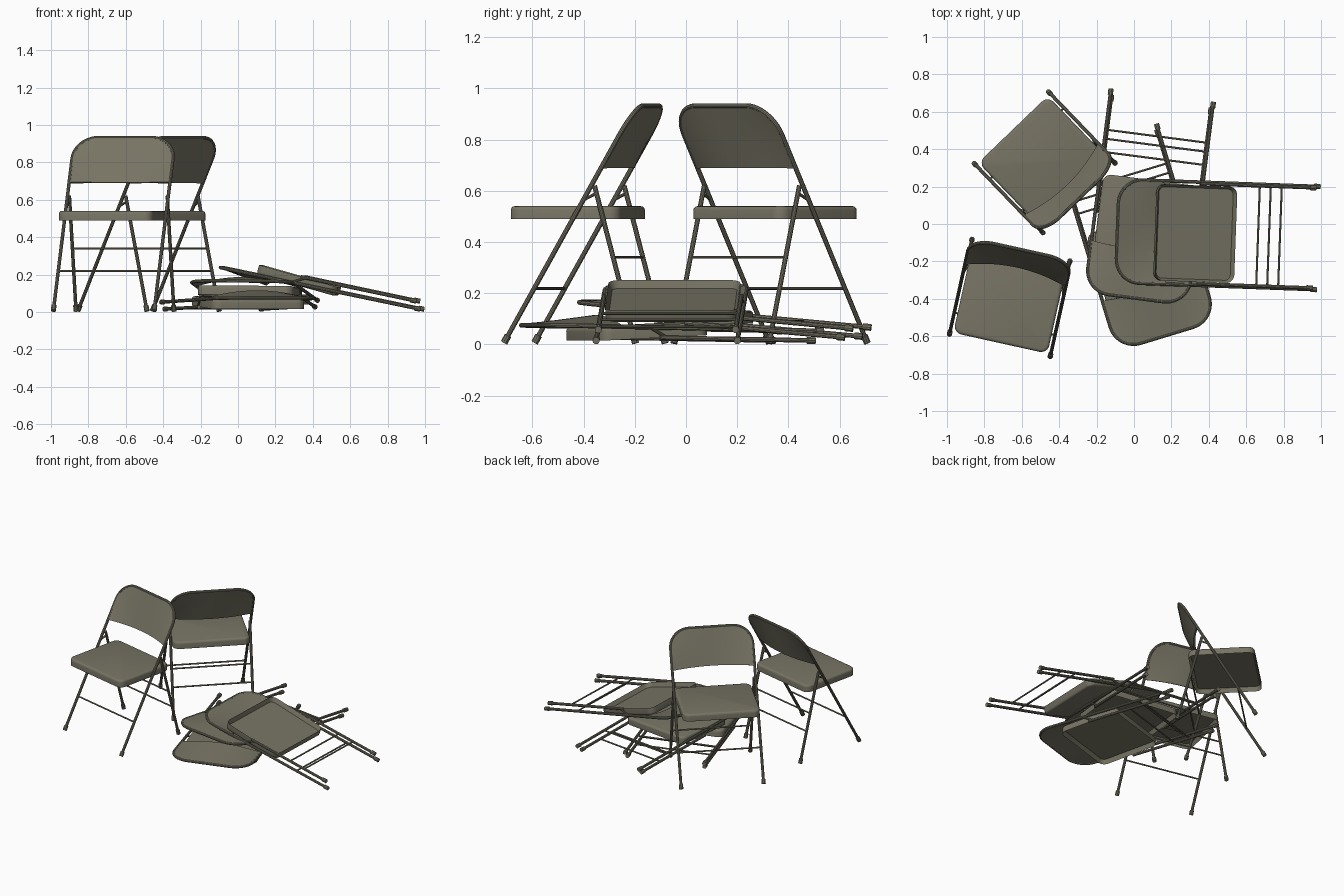
import bpy, bmesh, math
from mathutils import Matrix, Vector

if "Cube" in bpy.data.objects:
    bpy.data.objects.remove(bpy.data.objects["Cube"])

mat = bpy.data.materials.new("olive grey metal")
mat.diffuse_color = (0.185, 0.175, 0.128, 1)
mat.use_nodes = True
mat.node_tree.nodes["Principled BSDF"].inputs["Base Color"].default_value = mat.diffuse_color

W, R, CURVE = 0.276, 0.13, 0.045   # half width, top corner radius, backrest curve
TUBE, BAR = 0.0095, 0.0055


def tube(name, pts, r, m):
    cu = bpy.data.curves.new(name, 'CURVE')
    cu.dimensions = '3D'
    cu.bevel_depth, cu.bevel_resolution, cu.use_fill_caps = r, 3, True
    sp = cu.splines.new('POLY')
    sp.points.add(len(pts) - 1)
    for p, q in zip(sp.points, pts):
        p.co = (*(m @ Vector(q)), 1)
    ob = bpy.data.objects.new(name, cu)
    bpy.context.collection.objects.link(ob)
    cu.materials.append(mat)
    return ob


def finish(name, bm, m):
    me = bpy.data.meshes.new(name)
    bmesh.ops.recalc_face_normals(bm, faces=bm.faces)
    bm.to_mesh(me)
    bm.free()
    me.materials.append(mat)
    ob = bpy.data.objects.new(name, me)
    ob.matrix_world = m
    bpy.context.collection.objects.link(ob)
    return ob


def foot_cap(name, foot, toward, m):
    f, t = Vector(foot), Vector(toward)
    d = (t - f).normalized()
    tube(name, [f - d * 0.008, f + d * 0.024], 0.014, m)


def frame(tag, m, S, bar):
    # one bent tube: leg, rounded top corner, straight top, corner, leg
    right = [(W, 0)]
    right += [(W - R + R * math.cos(a), S - R + R * math.sin(a))
              for a in (i * math.pi / 20 for i in range(11))]
    path = right + [(-x, s) for x, s in reversed(right)]
    tube(tag + "_bent_frame", [(x, s, 0) for x, s in path], TUBE, m)
    tube(tag + "_front_crossbar", [(-W, bar, 0), (W, bar, 0)], BAR, m)
    for sx in (-1, 1):
        foot_cap(tag + "_front_foot", (sx * W, 0, 0), (sx * W, 1, 0), m)
    # backrest sheet: straight along the top, curved backwards at the lower edge
    bm = bmesh.new()
    nx, ny, cols = 28, 8, []
    low = S - 0.277
    for i in range(nx + 1):
        x = W * math.sin(math.pi * (i / nx - 0.5))
        d = max(0, abs(x) - (W - R))
        top = S - R + math.sqrt(max(0, R * R - d * d))
        col = []
        for j in range(ny + 1):
            s = low + (top - low) * j / ny
            k = CURVE * (1 - (x / W) ** 2) * (S - s) / (S - low)
            col.append(bm.verts.new((x, s + 0.49 * k, -0.87 * k)))
        cols.append(col)
    for a, b in zip(cols, cols[1:]):
        for j in range(ny):
            bm.faces.new((a[j], b[j], b[j + 1], a[j + 1]))
    ob = finish(tag + "_backrest", bm, m)
    mod = ob.modifiers.new("thickness", 'SOLIDIFY')
    mod.thickness, mod.offset = 0.013, 0


def seat(tag, m):
    # rounded pan with a recessed underside
    bm = bmesh.new()
    bmesh.ops.create_cube(bm, size=1, matrix=Matrix.Diagonal((0.516, 0.44, 0.05, 1)))
    up = [e for e in bm.edges if abs(e.verts[0].co.z - e.verts[1].co.z) > 0.01]
    bmesh.ops.bevel(bm, geom=up, offset=0.045, segments=6, profile=0.5, affect='EDGES')
    bm.normal_update()
    low = min(bm.faces, key=lambda f: f.calc_center_median().z)
    bmesh.ops.inset_region(bm, faces=[low], thickness=0.014)
    bmesh.ops.translate(bm, verts=low.verts, vec=(0, 0, 0.03))
    rim = [e for e in bm.edges if all(v.co.z > 0.0249 for v in e.verts)]
    bmesh.ops.bevel(bm, geom=rim, offset=0.015, segments=3, profile=0.5, affect='EDGES')
    finish(tag + "_seat", bm, m)


def rear_legs(tag, foot, top, hinge, bars, m):
    f, t = Vector((0, *foot)), Vector((0, *top))
    d = (t - f).normalized()
    wr = 0.268
    for sx in (-1, 1):
        off = Vector((sx * wr, 0, 0))
        tube(tag + "_rear_leg", [f + off, t + off], TUBE, m)
        foot_cap(tag + "_rear_foot", f + off, t + off, m)
        tube(tag + "_hinge_link", [t + off - d * 0.03, Vector((sx * W, *hinge))], 0.006, m)
    for b in bars:
        p = f + d * b
        tube(tag + "_rear_crossbar", [p - Vector((wr, 0, 0)), p + Vector((wr, 0, 0))], BAR, m)


def basis(x, s, n, o):
    return Matrix([(x[i], s[i], n[i], o[i]) for i in range(3)] + [(0, 0, 0, 1)])


def open_chair(tag, x, y, deg):
    m = Matrix.Translation((x, y, 0)) @ Matrix.Rotation(math.radians(deg), 4, 'Z')
    u = Vector((0, 0.494, 0.869)).normalized()
    ax = Vector((1, 0, 0))
    frame(tag, m @ basis(ax, u, ax.cross(u), (0, -0.258, 0.014)), 1.056, 0.235)
    seat(tag, m @ Matrix.Translation((0, -0.028, 0.515)))
    rear_legs(tag, (0.26, 0.012), (0.098, 0.62), (0.048, 0.56), (0.34, 0.215), m)


def folded_chair(tag, minus_foot, plus_foot, top):
    a, b, t = Vector(minus_foot), Vector(plus_foot), Vector(top)
    mid = (a + b) / 2
    ax = (b - a).normalized()
    s = t - mid
    s = (s - ax * s.dot(ax)).normalized()
    m = basis(ax, s, ax.cross(s), mid)
    frame(tag, m, 1.09, 0.262)
    seat(tag, m @ Matrix.Translation((0, 0.67, 0.016))
         @ Matrix.Rotation(math.pi + math.radians(4), 4, 'X'))
    rear_legs(tag, (0.03, 0.038), (0.655, 0.04), (0.70, 0.0), (0.30, 0.18), m)


# two chairs standing open
open_chair("left_chair", -0.661, -0.395, -12.5)
open_chair("back_chair", -0.475, 0.3275, -136.1)
# three folded chairs in a pile, bottom to top
folded_chair("bottom_folded", (-0.405, 0.368, 0.053), (0.121, 0.528, 0.053), (0.175, -0.586, 0.075))
folded_chair("middle_folded", (-0.12, 0.715, 0.067), (0.42, 0.645, 0.063), (0.01, -0.385, 0.165))
folded_chair("top_folded", (0.968, -0.35, 0.016), (0.988, 0.2, 0.016), (-0.09, -0.037, 0.238))

# turn tubes into meshes and smooth the round parts
bpy.ops.object.select_all(action='SELECT')
for o in bpy.context.selected_objects:
    if o.type == 'CURVE':
        bpy.context.view_layer.objects.active = o
bpy.ops.object.convert(target='MESH')
bpy.ops.object.shade_smooth_by_angle(angle=math.radians(35))
